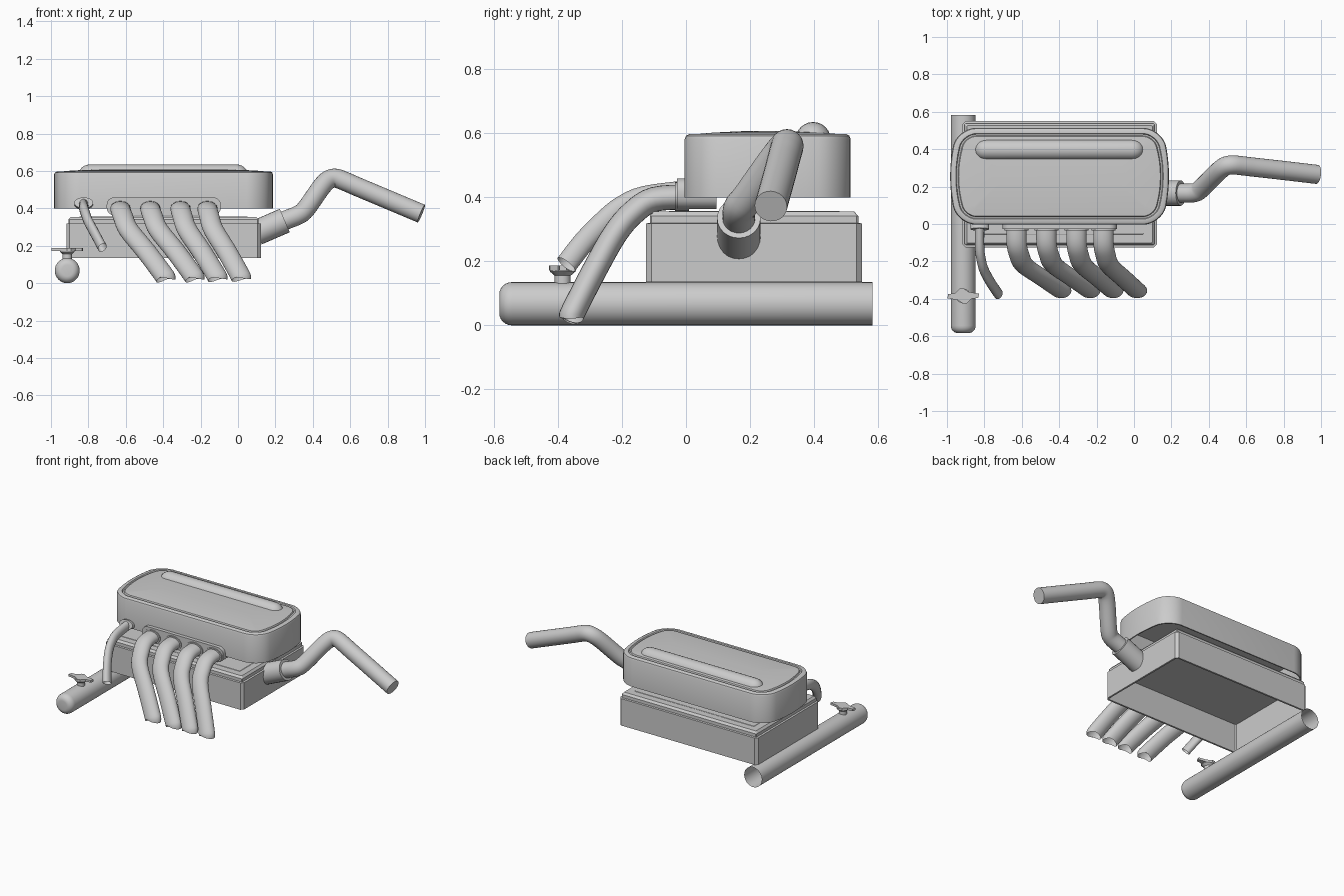
import bpy, bmesh, math
from mathutils import Vector

cube = bpy.data.objects.get("Cube")
if cube:
    bpy.data.objects.remove(cube, do_unlink=True)

grey = bpy.data.materials.new("plain grey")
grey.use_nodes = True
GREY = (0.6, 0.6, 0.6, 1)
grey.diffuse_color = GREY
grey.node_tree.nodes["Principled BSDF"].inputs["Base Color"].default_value = GREY
parts = []


def finish(name, bm):
    bmesh.ops.recalc_face_normals(bm, faces=bm.faces)
    mesh = bpy.data.meshes.new(name)
    bm.to_mesh(mesh)
    bm.free()
    mesh.materials.append(grey)
    ob = bpy.data.objects.new(name, mesh)
    bpy.context.collection.objects.link(ob)
    parts.append(ob)


def skin(name, rings, caps=(True, True)):
    """Bridge a list of equal closed rings into one surface."""
    bm = bmesh.new()
    loops = [[bm.verts.new(p) for p in ring] for ring in rings]
    n = len(loops[0])
    for a, b in zip(loops, loops[1:]):
        for i in range(n):
            j = (i + 1) % n
            bm.faces.new((a[i], a[j], b[j], b[i]))
    if caps[0]:
        bm.faces.new(loops[0])
    if caps[1]:
        bm.faces.new(loops[-1])
    finish(name, bm)


def smooth_path(points, steps=4):
    """Catmull-Rom curve through the points."""
    p = [Vector(q) for q in points]
    p = [2 * p[0] - p[1]] + p + [2 * p[-1] - p[-2]]
    out = []
    for a, b, c, d in zip(p, p[1:], p[2:], p[3:]):
        for s in range(steps):
            t = s / steps
            out.append(0.5 * (2 * b + (c - a) * t + (2 * a - 5 * b + 4 * c - d) * t * t
                              + (3 * b - a - 3 * c + d) * t ** 3))
    return out + [p[-2]]


def sweep(name, path, ru, rv, scales=None, caps=(True, True), sides=24, side_axis=(1, 0, 0)):
    """Sweep an ellipse along a path; ru lies towards side_axis."""
    path = [Vector(p) for p in path]
    rings = []
    for i, p in enumerate(path):
        t = (path[min(i + 1, len(path) - 1)] - path[max(i - 1, 0)]).normalized()
        u = Vector(side_axis)
        u = (u - t * u.dot(t)).normalized()
        v = t.cross(u)
        s = scales[i] if scales else 1
        rings.append([p + s * (u * ru * math.cos(a) + v * rv * math.sin(a))
                      for a in (math.tau * k / sides for k in range(sides))])
    skin(name, rings, caps)


def outline(cx, cy, hx, hy, r, bulge, seg, inset, z):
    """Rounded rectangle ring whose two ends may bow outwards."""
    hx, hy, r = hx - inset, hy - inset, max(r - inset, 0.004)
    flat = []
    for k, (sx, sy) in enumerate(((1, 1), (-1, 1), (-1, -1), (1, -1))):
        for i in range(seg + 1):
            a = math.pi / 2 * (k + i / seg)
            flat.append((sx * (hx - r) + r * math.cos(a), sy * (hy - r) + r * math.sin(a), sx))
        if bulge and sx * sy < 0:
            flat += [(sx * hx, sy * (hy - r) * (1 - i / 4), sx) for i in range(1, 8)]
    return [(cx + x + sx * bulge * (1 - (y / hy) ** 2), cy + y, z) for x, y, sx in flat]


# Hollow domed cover with bowed ends and a groove around its top
cover = [(.008, .585), (.008, .40), (0, .40), (0, .582), (.004, .592), (.014, .597), (.03, .597),
         (.034, .59), (.042, .59), (.046, .598), (.09, .602), (.17, .606), (.22, .607)]
skin("cover", [outline(-.398, .255, .545, .259, .10, .04, 8, d, z) for d, z in cover])

# Raised rounded ridge on the cover
angles = [math.pi / 2 * i / 6 for i in range(7)]
ends = [(-.79 - .063 * math.cos(a), max(math.sin(a), .02)) for a in angles]
ends += [(-.01 + .063 * math.cos(a), max(math.sin(a), .02)) for a in reversed(angles)]
sweep("cover_ridge", [(x, .397, .58) for x, s in ends], .055, .055,
      [s for x, s in ends], side_axis=(0, 1, 0))

# Open-bottomed box with a stepped lid and cut corners
box = [(.012, .33), (.012, .135), (0, .135), (0, .318), (.012, .32), (.012, .341), (.024, .355),
       (.07, .355), (.072, .357)]
skin("box_body", [outline(-.398, .2125, .52, .3375, .017, 0, 1, d, z) for d, z in box])

# Long tank with a rounded front end and an open back
tank = [(-.583 + .04 * (1 - math.sin(a)), .45 + .55 * math.cos(a)) for a in reversed(angles)]
tank.append((.583, 1))
sweep("tank", [(-.913, y, .0675) for y, s in tank], .0665, .0675,
      [s for y, s in tank], (True, False), 32)

# Valve stem and twisted wing handle
sweep("valve_stem", [(-.913, -.385, z) for z in (.11, .155, .168, .176)], .025, .025,
      [1, 1, 1.6, 1.6], sides=16)
half = [(.085, -.012), (.08, .01), (.045, .015), (.02, .04), (0, .042), (-.03, .022)]
wing = half + [(-x, -y) for x, y in half]
skin("valve_handle", [[(-.913 + x, -.385 - y, z) for x, y in wing] for z in (.172, .187)])

# Manifold plate reaching under the cover
skin("manifold_plate", [[(x, y, z) for x, z, _ in
                         outline(-.397, .411, .305, .048, .04, 0, 4, 0, 0)]
                        for y in (-.028, .095)])

# Four bent outlet pipes with short collars
bend = [(0, .01, .402), (0, -.10, .393), (.06, -.165, .352), (.18, -.222, .285),
        (.57, -.287, .17), (.96, -.351, .045), (1, -.358, .027)]
for i, (x, shift) in enumerate(((-.628, .24), (-.468, .235), (-.307, .197), (-.163, .18)), 1):
    sweep(f"outlet_pipe_{i}", smooth_path([(x + f * shift, y, z) for f, y, z in bend]),
          .054, .039, caps=(True, False))
    sweep(f"outlet_collar_{i}", [(x, y, .402) for y in (.01, -.034)], .064, .045)

# Thin side pipe with its tilted flange
thin = [(-.825, .01, .42), (-.825, -.13, .401), (-.815, -.2, .37), (-.8, -.25, .33),
        (-.765, -.315, .265), (-.725, -.374, .19)]
sweep("thin_pipe", smooth_path(thin), .025, .034, caps=(True, False), sides=16)
sweep("thin_pipe_flange", [(-.825, .01, .42), (-.825, -.028, .43)], .05, .03)

# Bent arm with a round collar on the left of the box
arm = [(.10, .165, .272), (.25, .165, .335), (.325, .168, .366), (.365, .195, .40),
       (.445, .275, .513), (.485, .307, .553), (.525, .316, .561), (.58, .311, .541),
       (.64, .304, .515), (.74, .293, .473), (.98, .265, .372)]
sweep("arm_pipe", smooth_path(arm), .051, .051, side_axis=(0, 1, 0))
sweep("arm_collar", [(.10, .165, .27), (.25, .165, .335)], .068, .068, side_axis=(0, 1, 0))

# Smooth shading with sharp edges kept
bpy.ops.object.select_all(action='DESELECT')
for ob in parts:
    ob.select_set(True)
bpy.context.view_layer.objects.active = parts[0]
bpy.ops.object.shade_smooth_by_angle(angle=math.radians(32))
